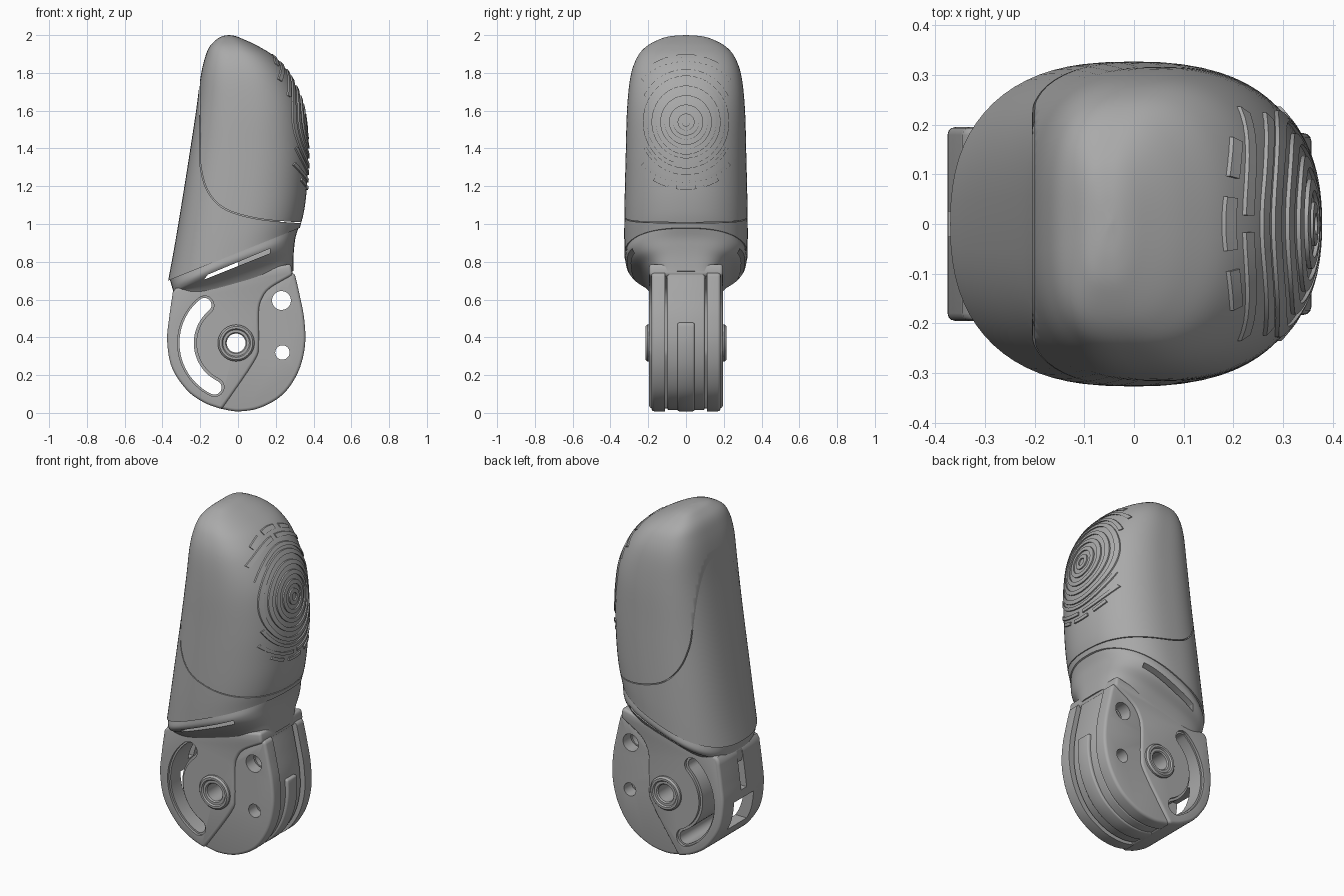
import bpy, bmesh
from math import cos, sin, pi, radians, copysign
from mathutils import Vector
from mathutils.bvhtree import BVHTree

if "Cube" in bpy.data.objects:
    bpy.data.objects.remove(bpy.data.objects["Cube"])

grey = bpy.data.materials.new("plain grey")
grey.use_nodes = True
grey.diffuse_color = (0.4, 0.4, 0.4, 1)
for node in grey.node_tree.nodes:
    if node.type == 'BSDF_PRINCIPLED':
        node.inputs["Base Color"].default_value = grey.diffuse_color
HUB = (-0.01, 0.37)


def smooth(points, steps=6):
    """Spline through points of any dimension."""
    ps = [Vector(p) for p in points]
    ps = [ps[0] * 2 - ps[1]] + ps + [ps[-1] * 2 - ps[-2]]
    out = []
    for a, b, c, d in zip(ps, ps[1:], ps[2:], ps[3:]):
        for i in range(steps):
            t = i / steps
            out.append(b + (c - a) * (t / 2) + (a * 2 - b * 5 + c * 4 - d) * (t * t / 2)
                       + (b * 3 - a - c * 3 + d) * (t ** 3 / 2))
    return out + [ps[-2]]


def add(name, bm):
    bmesh.ops.recalc_face_normals(bm, faces=bm.faces)
    mesh = bpy.data.meshes.new(name)
    bm.to_mesh(mesh)
    bm.free()
    ob = bpy.data.objects.new(name, mesh)
    bpy.context.collection.objects.link(ob)
    return ob


def bake(ob):
    bpy.context.view_layer.update()
    dg = bpy.context.evaluated_depsgraph_get()
    mesh = bpy.data.meshes.new_from_object(ob.evaluated_get(dg))
    ob.modifiers.clear()
    ob.data = mesh


def bridge(bm, rings):
    """Quads between successive rings of vertices."""
    for a, b in zip(rings, rings[1:]):
        for k in range(len(a)):
            j = (k + 1) % len(a)
            bm.faces.new((a[k], a[j], b[j], b[k]))


def prism(name, outline, y0, y1, bevel=0):
    bm = bmesh.new()
    rings = [[bm.verts.new((p[0], y, p[1])) for p in outline] for y in (y0, y1)]
    for r in rings:
        bm.faces.new(r)
    bridge(bm, rings)
    ob = add(name, bm)
    if bevel:
        mod = ob.modifiers.new("Bevel", 'BEVEL')
        mod.width, mod.segments, mod.limit_method = bevel, 3, 'ANGLE'
        mod.angle_limit = radians(50)
        bake(ob)
    return ob


def combine(ob, cutters, op='DIFFERENCE'):
    for c in cutters:
        mod = ob.modifiers.new("Cut", 'BOOLEAN')
        mod.object, mod.operation, mod.solver = c, op, 'EXACT'
        bake(ob)


def loft(name, rows, front, back, n=72):
    """Row: left z, left x, right z, right x, half depth. Powers run from first to last row."""
    bm = bmesh.new()
    rings = []
    path = smooth(rows)
    for i, (zl, xl, zr, xr, w) in enumerate(path):
        f = i / (len(path) - 1)
        ring = []
        for k in range(n):
            a = 2 * pi * k / n
            p = front if cos(a) > 0 else back
            e = 2 / (p[0] + (p[1] - p[0]) * f)
            c, s = (copysign(abs(v) ** e, v) for v in (cos(a), sin(a)))
            t = (1 + c) / 2
            ring.append(bm.verts.new((xl + (xr - xl) * t, w * s, zl + (zr - zl) * t)))
        rings.append(ring)
    bridge(bm, rings)
    bm.faces.new(rings[0])
    bm.faces.new(rings[-1])
    return add(name, bm)


def arc(cx, cz, rx, rz, a0, a1, n):
    angles = [radians(a0 + (a1 - a0) * k / n) for k in range(n + 1)]
    return [(cx + rx * cos(a), cz + rz * sin(a)) for a in angles]


def circle(x, z, r):
    return arc(x, z, r, r, 0, 360, 40)[:-1]


def arc_slot(r, half, a0, a1):
    """Curved slot with round ends, centred on the pivot."""
    def cap(a, start):
        e = radians(a)
        return arc(HUB[0] + r * cos(e), HUB[1] + r * sin(e), half, half, start, start + 180, 10)[1:-1]
    return (arc(*HUB, r + half, r + half, a0, a1, 24) + cap(a1, a1)
            + arc(*HUB, r - half, r - half, a1, a0, 24) + cap(a0, a0 + 180))


# Fingertip: soft pad and back shell are cut from the same loft along the seam, around a liner
body_rows = [(2, -.05, 2, -.046, .002), (1.995, -.08, 1.995, -.015, .075), (1.98, -.11, 1.98, .025, .135),
             (1.94, -.15, 1.94, .11, .21), (1.88, -.175, 1.88, .2, .26), (1.78, -.198, 1.78, .28, .294),
             (1.6, -.222, 1.62, .346, .312), (1.35, -.26, 1.4, .37, .319), (1.05, -.308, 1.2, .365, .325),
             (.85, -.342, 1.07, .35, .327), (.7, -.37, .98, .328, .326)]
powers = (2.3, 2.3), (3.6, 2.4)
shell = loft("back_shell", body_rows, *powers)
pad = loft("finger_pad", body_rows, *powers)
liner = loft("liner", [(a - .02, b + .02, c - .02, d - .02, w - .02) for a, b, c, d, w in body_rows[3:-1]], *powers)
seam = smooth([(-.2, 1.4), (-.195, 1.3), (-.165, 1.19), (-.1, 1.105), (0, 1.055), (.18, 1.02), (.5, 1)])
pad_area = prism("pad_area", [(-.2, 2.2)] + seam + [(.5, 2.2)], -.6, .6)
shell_cut = prism("shell_cut", [(-.204, 2.2)] + [(p[0] - .004, p[1] - .004) for p in seam] + [(.5, 2.2)], -.6, .6)
combine(pad, [pad_area], 'INTERSECT')
combine(shell, [shell_cut])

# Neck flaring from the knuckle to the shell, squarer towards the bottom
neck = loft("neck", [(.71, -.362, .985, .322, .318), (.675, -.352, .93, .305, .318), (.65, -.345, .88, .298, .288),
                     (.63, -.345, .83, .294, .235), (.6, -.348, .78, .293, .2), (.57, -.345, .75, .293, .185)],
            (2.35, 4), (2.35, 4))

# Knuckle outlines
split = smooth([(-.085, .02), (.085, .27), (.11, .36), (.11, .53), (.125, .6), (.17, .66), (.29, .73)], 4)
left = smooth([(-.345, .64), (-.365, .5), (-.375, .38), (-.35, .24), (-.27, .12), (-.18, .055), (-.1, .024)])
right = smooth([(-.1, .024), (0, .008), (.12, .028), (.24, .1), (.32, .22), (.355, .36), (.35, .5),
                (.325, .63), (.3, .74)])
inner = [(HUB[0] + (p[0] - HUB[0]) * .95, HUB[1] + (p[1] - HUB[1]) * .98) for p in right]

yoke = prism("yoke", left + split + [(.28, .79), (-.33, .66)], -.195, .195, .03)
covers = prism("side_covers", right + [(.1, .76), (0, .5)], -.183, .183, .05)
core = prism("core_link", inner + [(.27, .92), (0, .8), (-.02, .3)], -.1, .1, .01)
tab = prism("centre_tab", [p for p in right if p[1] < .48] + [(.15, .48), (0, .2)], -.045, .045, .01)

# Cutters: cover gap, pivot bore, screw holes, curved slot, neck slit, back windows
gap = prism("gap", [(-.5, -.2), (.5, -.2), (.5, 1), (-.5, 1)], -.11, .11)
bore = prism("bore", circle(*HUB, .05), -.5, .5)
holes = [prism("hole", circle(x, z, r), -.5, .5) for x, z, r in ((.23, .595, .05), (.235, .32, .038))]
slot = prism("slot", arc_slot(.262, .038, 130, 244), -.5, .5)
lips = [prism("lip", arc_slot(.26, .05, 130, 244), *y) for y in ((-.5, -.18), (.18, .5))]
slit = prism("slit", [(-.18, .705), (.17, .845), (.17, .87), (-.16, .732)], -.5, .5)
windows = [prism("window", [(-.5, z0), (-.25, z0), (-.25, z1), (-.5, z1)], -w, w)
           for z0, z1, w in ((.42, .64, .025), (.2, .37, .09))]
combine(yoke, [bore, slot, slit] + lips + windows)
combine(neck, [slit, slot])
combine(covers, [gap])
for ob in (covers, core, tab):
    combine(ob, [bore] + holes)
for c in [pad_area, shell_cut, gap, bore, slot, slit] + holes + lips + windows:
    bpy.data.objects.remove(c)
parts = [shell, pad, liner, neck, yoke, core, tab, covers]

# Pivot bushings on both sides
profile = [(.05, .15), (.05, .2), (.056, .207), (.07, .207), (.076, .215), (.088, .215), (.097, .205), (.097, .15)]
for name, side in (("front_bushing", -1), ("back_bushing", 1)):
    bm = bmesh.new()
    rings = [[bm.verts.new((x, side * y, z)) for x, z in circle(*HUB, r)] for r, y in profile]
    bridge(bm, rings + rings[:1])
    parts.append(add(name, bm))

# Raised print ridges: flat ribbons following the pad surface
bpy.context.view_layer.update()
tree = BVHTree.FromObject(pad, bpy.context.evaluated_depsgraph_get())
print_bm = bmesh.new()


def ridge(ry, rz, a0, a1, half=.009):
    n = max(8, int(abs(a1 - a0) / 5))
    edges = [arc(.0003, 1.54, ry + o, rz + o, a0, a1, n) for o in (-half, half)]
    rings = []
    for pair in zip(*edges):
        hits = [tree.ray_cast(Vector((2, y, z)), Vector((-1, 0, 0)))[0] for y, z in pair]
        if None in hits:
            continue
        (p, q), up, down = hits, Vector((.008, 0, 0)), Vector((-.012, 0, 0))
        rings.append([print_bm.verts.new(v) for v in (p + down, p + up, q + up, q + down)])
    if a1 - a0 >= 360:
        bridge(print_bm, rings[:-1] + rings[:1])
    else:
        bridge(print_bm, rings)
        print_bm.faces.new(rings[0])
        print_bm.faces.new(rings[-1])


for k in range(5):
    r = .033 + .046 * k
    ridge(r, r * (1 + .02 * k), 0, 360, .0115)
for base in (90, 270):
    ridge(.25, .272, base - 60, base + 60)
    ridge(.34, .35, base - 9, base + 9)
    for lo, hi in ((3, 45), (-45, -3)):
        ridge(.325, .313, base + lo, base + hi)
    for lo, hi in ((16, 30), (-30, -16)):
        ridge(.34, .35, base + lo, base + hi)
bmesh.ops.delete(print_bm, geom=[v for v in print_bm.verts if not v.link_faces], context='VERTS')
parts.append(add("print_ridges", print_bm))

# Colour and shading
bpy.ops.object.select_all(action='DESELECT')
for ob in parts:
    ob.data.materials.clear()
    ob.data.materials.append(grey)
    for f in ob.data.polygons:
        f.material_index = 0
    ob.select_set(True)
bpy.context.view_layer.objects.active = pad
bpy.ops.object.shade_smooth_by_angle(angle=radians(35))
